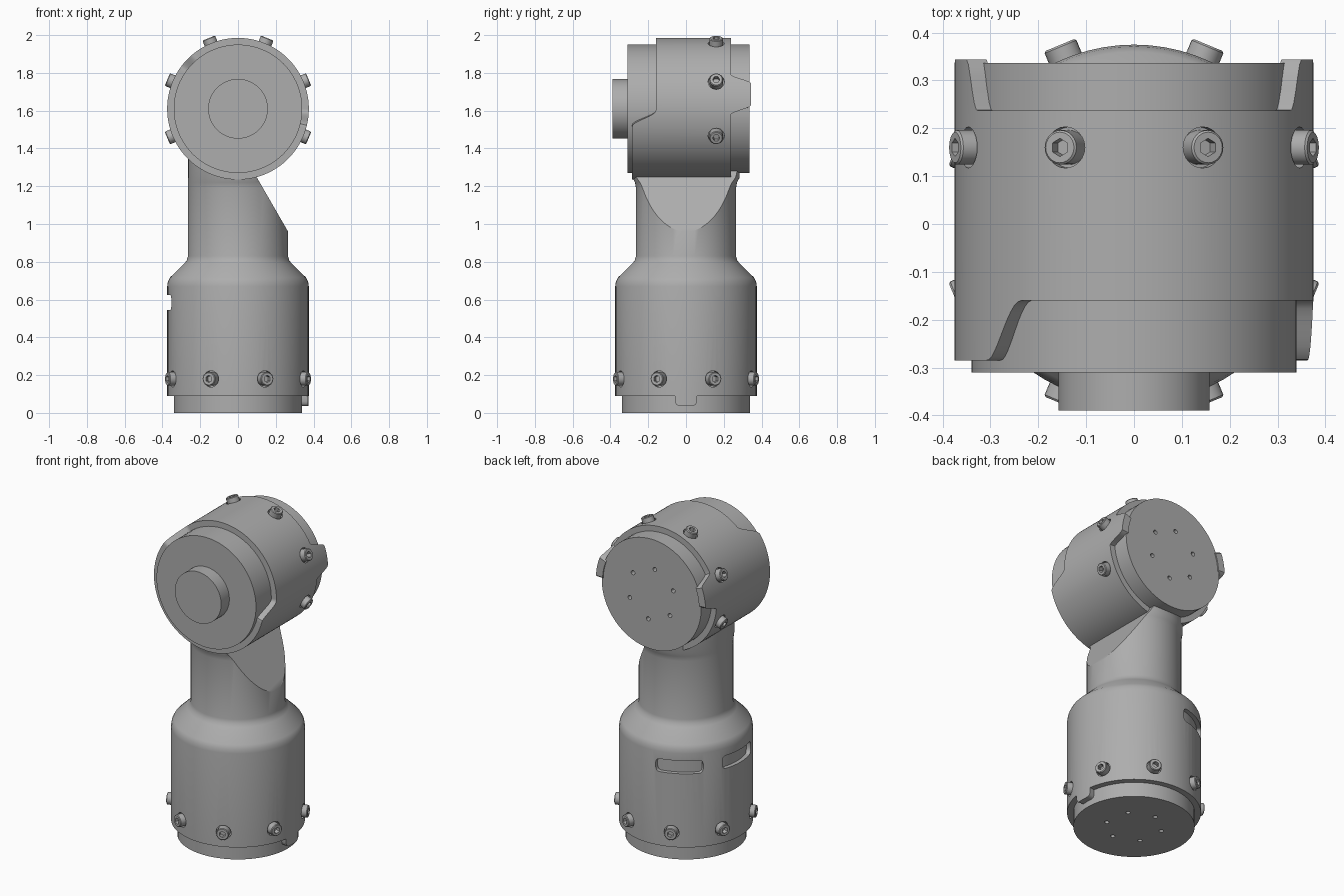
import bpy
import bmesh
from math import sin, cos, pi, radians, degrees, sqrt
from mathutils import Matrix, Vector

if "Cube" in bpy.data.objects:
    bpy.data.objects.remove(bpy.data.objects["Cube"], do_unlink=True)

GREY = (0.42, 0.42, 0.42, 1)
grey = bpy.data.materials.new("satin_grey")
grey.use_nodes = True
grey.diffuse_color = GREY
grey.node_tree.nodes["Principled BSDF"].inputs["Base Color"].default_value = GREY

BODY_R, CORE_R, NECK_R = 0.375, 0.34, 0.265
SCREW_R, SCREW_TOP = 0.036, 0.405
HEAD = Matrix.Translation((0, 0, 1.61)) @ Matrix.Rotation(-pi / 2, 4, 'X')


def make_object(name, bm, matrix=Matrix()):
    bmesh.ops.recalc_face_normals(bm, faces=bm.faces)
    mesh = bpy.data.meshes.new(name)
    bm.to_mesh(mesh)
    bm.free()
    mesh.materials.append(grey)
    ob = bpy.data.objects.new(name, mesh)
    ob.matrix_world = matrix
    bpy.context.collection.objects.link(ob)
    return ob


def lathe(bm, profile, segments=72, matrix=Matrix()):
    """Capped solid of revolution; a profile entry is (radius or function, z, y_scale)."""
    rings = []
    for r, z, *sy in profile:
        ring = []
        for i in range(segments):
            a = 2 * pi * i / segments
            rad = r(a) if callable(r) else r
            p = Vector((rad * cos(a), rad * sin(a) * (sy[0] if sy else 1), z))
            ring.append(bm.verts.new(matrix @ p))
        rings.append(ring)
    for low, high in zip(rings, rings[1:]):
        for i in range(segments):
            j = (i + 1) % segments
            bm.faces.new((low[i], low[j], high[j], high[i]))
    bm.faces.new(rings[0][::-1])
    bm.faces.new(rings[-1])


def band(bm, r_in, r_out, start, end, lo, hi, steps):
    """Curved wall whose lower and upper edges are functions of the angle in degrees."""
    closed = end - start >= 360
    cols = []
    for i in range(steps if closed else steps + 1):
        d = start + (end - start) * i / steps
        a = radians(d)
        cols.append([bm.verts.new((r * cos(a), r * sin(a), z)) for r, z in
                     ((r_in, lo(d)), (r_out, lo(d)), (r_out, hi(d)), (r_in, hi(d)))])
    for i in range(steps):
        a, b = cols[i], cols[(i + 1) % len(cols)]
        for k in range(4):
            m = (k + 1) % 4
            bm.faces.new((a[k], b[k], b[m], a[m]))
    if not closed:
        bm.faces.new(cols[0])
        bm.faces.new(cols[-1])


def step(d, centre, width=13):
    t = min(1, max(0, (d - centre) / width + 0.5))
    return t * t * (3 - 2 * t)


def corner(d, middle, half, r):
    """Inset of a rounded corner at the ends of an arc."""
    gap = radians(half - abs(d - middle)) * BODY_R
    return 0 if gap >= r else r - sqrt(max(0, r * r - (r - gap) ** 2))


def radial(angle, along):
    """Frame whose z axis points outward at an angle around the main axis."""
    return (Matrix.Translation((0, 0, along)) @ Matrix.Rotation(radians(angle), 4, 'Z')
            @ Matrix.Rotation(pi / 2, 4, 'Y'))


def add_bolt_holes(bm, face_z, sign=1):
    for k in range(6):
        a = radians(38 + 60 * k) * sign
        lathe(bm, [(0.013, face_z - 0.03), (0.013, face_z + 0.03)], 16,
              Matrix.Translation((0.16 * cos(a), 0.16 * sin(a), 0)))


def cut(ob, bm):
    cutter = make_object(ob.name + "_cutter", bm, ob.matrix_world)
    cutter.hide_render = True
    mod = ob.modifiers.new("cut", 'BOOLEAN')
    mod.operation, mod.solver, mod.object = 'DIFFERENCE', 'EXACT', cutter
    bpy.context.view_layer.objects.active = ob
    bpy.ops.object.modifier_apply(modifier=mod.name)
    bpy.data.objects.remove(cutter, do_unlink=True)


def add_pockets(bm, angles, along):
    for a in angles:
        lathe(bm, [(0.043, 0.352), (0.043, 0.42)], 24, radial(a, along))


# Lower arm: base disc, housing, shoulder and flared neck
bm = bmesh.new()
lathe(bm, [(CORE_R, 0), (CORE_R, 0.09), (BODY_R, 0.09), (BODY_R, 0.67), (0.371, 0.695),
           (0.36, 0.717), (0.285, 0.79), (0.271, 0.808), (NECK_R, 0.83), (NECK_R, 1.19),
           (NECK_R, 1.22, 1.02), (NECK_R, 1.245, 1.07), (NECK_R, 1.39, 1.07)])
# Slanted relief on the neck
result = bmesh.ops.bisect_plane(bm, geom=bm.verts[:] + bm.edges[:] + bm.faces[:], dist=1e-5,
                                plane_co=(NECK_R, 0, 0.96), plane_no=(0.26, 0, 0.15),
                                clear_outer=True)
bmesh.ops.holes_fill(bm, edges=[e for e in bm.edges if e.is_boundary], sides=0)
lower_arm = make_object("lower_arm", bm)

# Screw pockets, two long slots and base bolt holes
lower_angles = [22.5 + 45 * k for k in range(8)]
bm = bmesh.new()
add_pockets(bm, lower_angles, 0.18)
for mid in (119, 179):
    band(bm, 0.35, 0.42, mid - 21, mid + 21,
         lambda d: 0.545 + corner(d, mid, 21, 0.025),
         lambda d: 0.625 - corner(d, mid, 21, 0.025), 48)
add_bolt_holes(bm, 0)
cut(lower_arm, bm)

# Locating tab below the housing
bm = bmesh.new()
band(bm, 0.33, 0.3745, -9, 9, lambda d: 0.037 + corner(d, 0, 9, 0.025), lambda d: 0.095, 24)
tab = make_object("base_tab", bm)

# Head core with bolt holes in its back
bm = bmesh.new()
lathe(bm, [(CORE_R, -0.31), (CORE_R, 0.337)])
core = make_object("head_core", bm, HEAD)
bm = bmesh.new()
add_bolt_holes(bm, 0.337, -1)
cut(core, bm)

bm = bmesh.new()
lathe(bm, [(0.158, -0.39), (0.158, -0.30)])
stub = make_object("front_stub", bm, HEAD)


# Head shell: stepped front edge and two tabs at the back
def shell_front(d):
    g = -d % 360
    return -0.16 - 0.125 * (step(g, 137, 16) - step(g, 352))


def shell_back(d):
    g = (-d + 90) % 360 - 90
    return 0.237 + 0.107 * (step(g, -1, 8) - step(g, 25, 8) + step(g, 155, 8) - step(g, 181, 8))


bm = bmesh.new()
band(bm, 0.33, BODY_R, 0, 360, shell_front, shell_back, 240)
shell = make_object("head_shell", bm, HEAD)
head_angles = [-22.5 - 45 * k for k in range(-1, 5)]
bm = bmesh.new()
add_pockets(bm, head_angles, 0.16)
cut(shell, bm)


# Socket screws, sharing one mesh
def hexagon(a):
    return 0.0165 / cos(a % (pi / 3) - pi / 6)


bm = bmesh.new()
lathe(bm, [(SCREW_R, 0.335), (SCREW_R, SCREW_TOP - 0.004), (SCREW_R - 0.004, SCREW_TOP),
           (hexagon, SCREW_TOP), (hexagon, SCREW_TOP - 0.03)], 24)
first = make_object("screw", bm)
screws = [first]
frames = [radial(a, 0.18) for a in lower_angles] + [HEAD @ radial(a, 0.16) for a in head_angles]
for frame in frames[1:]:
    ob = bpy.data.objects.new("screw", first.data)
    bpy.context.collection.objects.link(ob)
    screws.append(ob)
for ob, frame in zip(screws, frames):
    ob.matrix_world = frame

# Smooth curved walls, keep machined edges sharp
bpy.ops.object.select_all(action='DESELECT')
for ob in (lower_arm, tab, core, stub, shell, first):
    ob.select_set(True)
bpy.context.view_layer.objects.active = lower_arm
bpy.ops.object.shade_smooth_by_angle(angle=radians(32))
